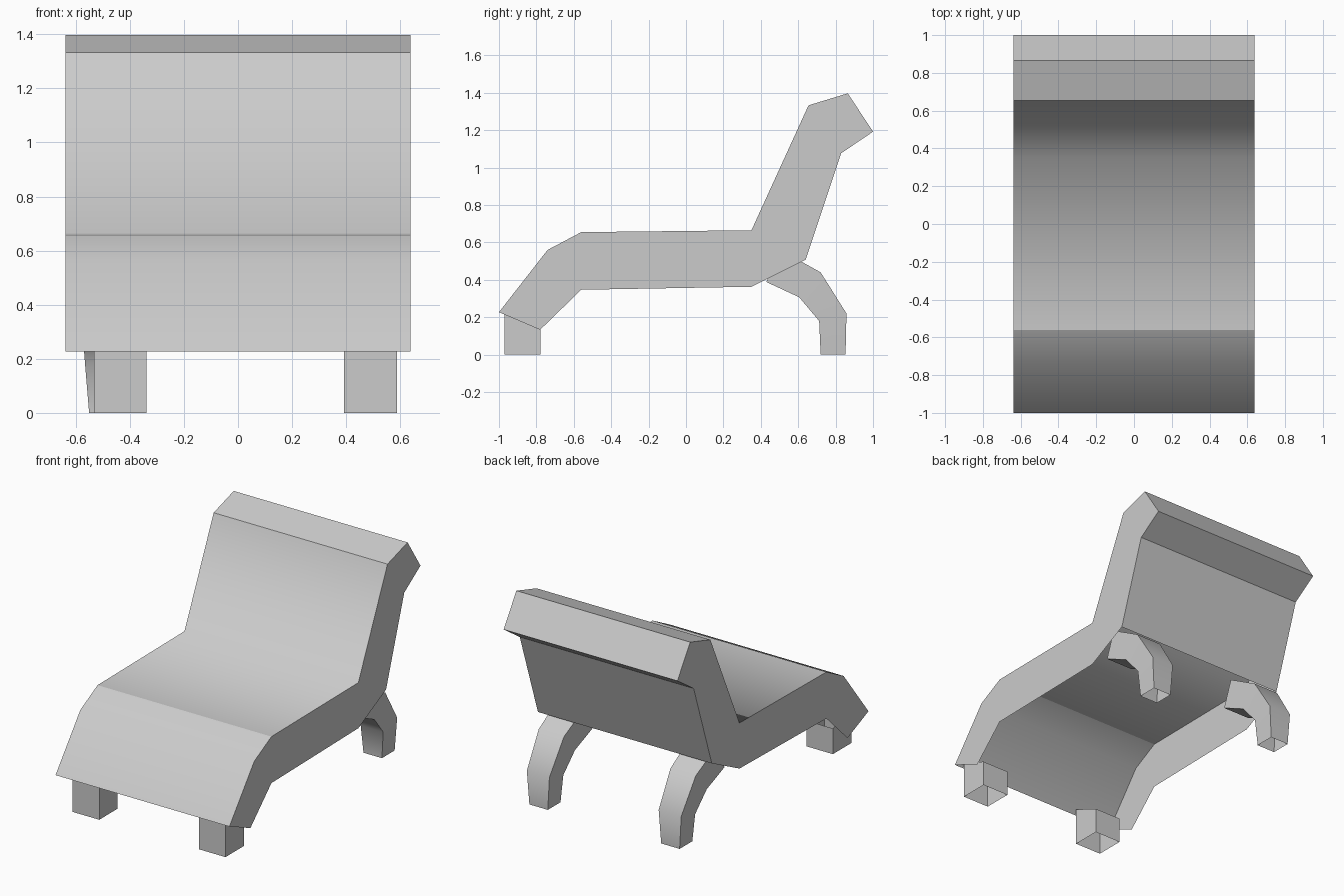
import bpy
import bmesh
from math import radians

cube = bpy.data.objects.get("Cube")
if cube:
    bpy.data.objects.remove(cube, do_unlink=True)

grey = bpy.data.materials.new("plain grey")
grey.use_nodes = True
COLOUR = (0.6, 0.6, 0.6, 1)
grey.diffuse_color = COLOUR
grey.node_tree.nodes["Principled BSDF"].inputs["Base Color"].default_value = COLOUR


def finish(bm, name):
    """Turn a bmesh into a smooth-shaded object in the scene."""
    for face in bm.faces:
        face.smooth = True
    mesh = bpy.data.meshes.new(name)
    bm.to_mesh(mesh)
    bm.free()
    mesh.materials.append(grey)
    obj = bpy.data.objects.new(name, mesh)
    bpy.context.collection.objects.link(obj)
    return obj


def lounger_body(profile, half_width, soft, open_from):
    """Extrude a side profile (y, z) across x.

    Only the soft creases stay smooth; strips from open_from on are left open.
    """
    bm = bmesh.new()
    right = [bm.verts.new((-half_width, y, z)) for y, z in profile]
    left = [bm.verts.new((half_width, y, z)) for y, z in profile]
    bm.faces.new(right)
    bm.faces.new(left[::-1])
    n = len(profile)
    strips = []
    for i in range(n):
        j = (i + 1) % n
        strips.append(bm.faces.new((right[j], right[i], left[i], left[j])))
    bmesh.ops.recalc_face_normals(bm, faces=bm.faces[:])
    for edge in bm.edges:
        edge.smooth = False
    for i in soft:
        bm.edges.get((right[i], left[i])).smooth = True
    bmesh.ops.delete(bm, geom=strips[open_from:], context="FACES")
    finish(bm, "lounger_body")


def leg(name, x, sections):
    """Loft rectangular sections (inner point, outer point, width) as an open tube."""
    bm = bmesh.new()
    rings = []
    for (y0, z0), (y1, z1), width in sections:
        w = width / 2
        rings.append([bm.verts.new(p) for p in (
            (x - w, y0, z0), (x + w, y0, z0), (x + w, y1, z1), (x - w, y1, z1))])
    for a, b in zip(rings, rings[1:]):
        for i in range(4):
            j = (i + 1) % 4
            bm.faces.new((a[j], a[i], b[i], b[j]))
    bmesh.ops.recalc_face_normals(bm, faces=bm.faces[:])
    obj = finish(bm, name)
    bpy.ops.object.select_all(action="DESELECT")
    obj.select_set(True)
    bpy.context.view_layer.objects.active = obj
    bpy.ops.object.shade_smooth_by_angle(angle=radians(40))


# Seat, footrest, backrest and headrest in one bent shell, open underneath
lounger_body([
    (-1.0, 0.227), (-0.74, 0.56), (-0.56, 0.655), (0.35, 0.665),
    (0.655, 1.333), (0.865, 1.397), (1.0, 1.192), (0.83, 1.077),
    (0.64, 0.508), (0.35, 0.363), (-0.56, 0.347), (-0.78, 0.133),
], 0.637, soft=(1, 3), open_from=8)

# Short straight front legs, tucked up inside the footrest
front = [((-0.97, 0.25), (-0.777, 0.17), 0.195),
         ((-0.97, 0), (-0.777, 0), 0.195)]
leg("front_leg_right", -0.435, front)
leg("front_leg_left", 0.49, front)

# Curved, tapering rear legs, their square upper ends hidden in the seat
rear = [((0.43, 0.388), (0.495, 0.565), 0.2),
        ((0.605, 0.307), (0.72, 0.44), 0.185),
        ((0.712, 0.18), (0.858, 0.22), 0.165),
        ((0.72, 0), (0.853, 0), 0.135)]
leg("rear_leg_right", -0.483, rear)
leg("rear_leg_left", 0.483, rear)
